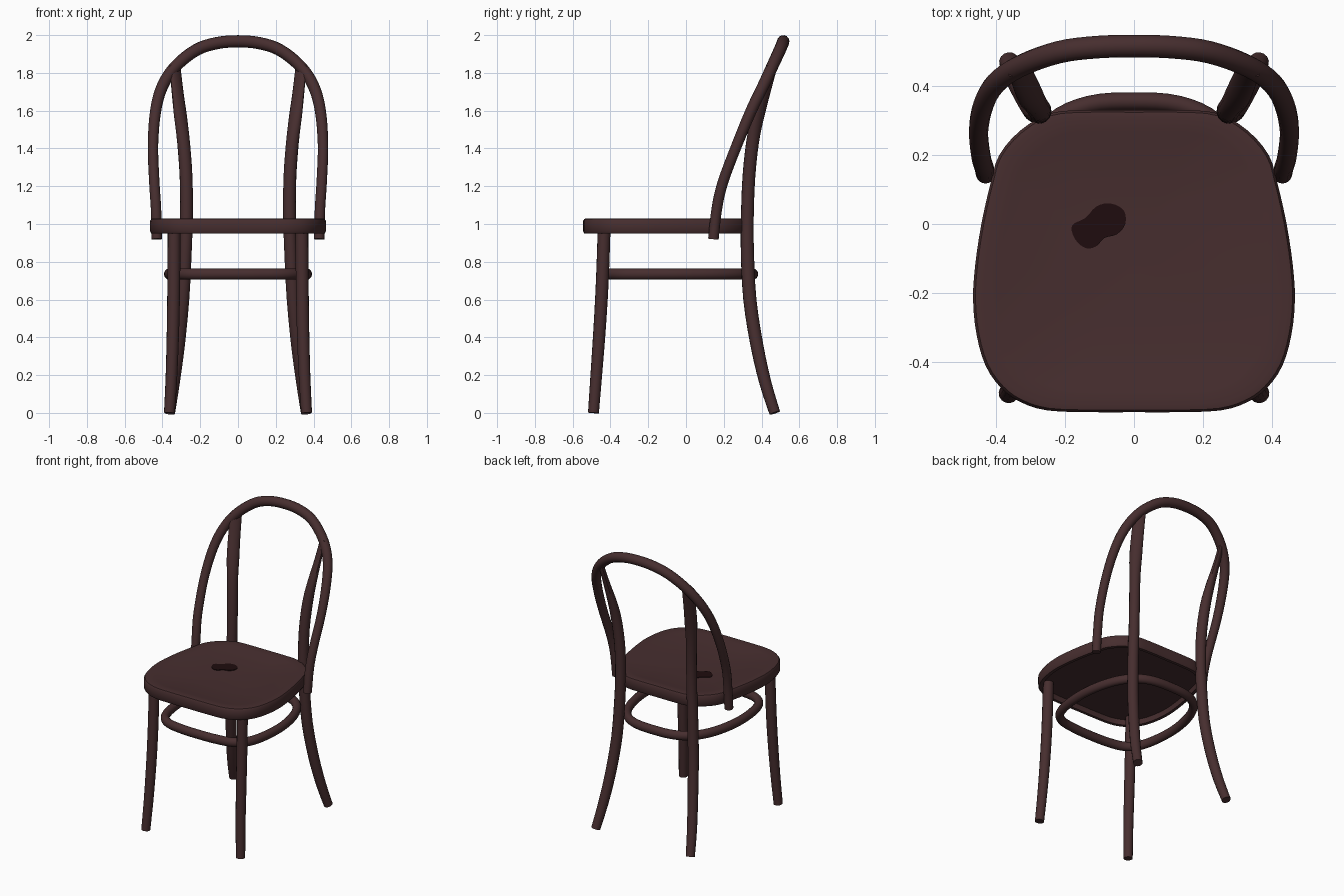
import bpy, bmesh, math
from mathutils import Vector

if "Cube" in bpy.data.objects:
    bpy.data.objects.remove(bpy.data.objects["Cube"])


def material(name, rgb):
    m = bpy.data.materials.new(name)
    m.diffuse_color = (*rgb, 1)
    m.use_nodes = True
    m.node_tree.nodes["Principled BSDF"].inputs["Base Color"].default_value = m.diffuse_color
    return m


WOOD = material("dark brown wood", (0.062, 0.027, 0.028))
STAIN = material("very dark brown", (0.013, 0.0038, 0.0044))


def spline(pts, steps, closed=False):
    """Catmull-Rom through points of any dimension."""
    pts = [Vector(p) for p in pts]
    n = len(pts)
    if closed:
        get = lambda i: pts[i % n]
    else:
        get = lambda i: pts[max(0, min(n - 1, i))]
    out = []
    for i in range(n if closed else n - 1):
        a, b, c, d = get(i - 1), get(i), get(i + 1), get(i + 2)
        for k in range(steps):
            t = k / steps
            out.append(0.5 * (2 * b + (c - a) * t + (2 * a - 5 * b + 4 * c - d) * t * t
                              + (3 * b - a - 3 * c + d) * t ** 3))
    if not closed:
        out.append(pts[-1])
    return out


def loft(name, rings, mat, closed=False, angle=40):
    """Skin a list of vertex rings; open lofts get end caps."""
    bm = bmesh.new()
    vr = [[bm.verts.new(p) for p in r] for r in rings]
    n = len(vr[0])
    pairs = list(zip(vr, vr[1:])) + ([(vr[-1], vr[0])] if closed else [])
    for a, b in pairs:
        for i in range(n):
            j = (i + 1) % n
            bm.faces.new((a[i], a[j], b[j], b[i]))
    if not closed:
        bm.faces.new(vr[0][::-1])
        bm.faces.new(vr[-1])
    bmesh.ops.recalc_face_normals(bm, faces=bm.faces)
    me = bpy.data.meshes.new(name)
    bm.to_mesh(me)
    bm.free()
    me.materials.append(mat)
    ob = bpy.data.objects.new(name, me)
    bpy.context.collection.objects.link(ob)
    bpy.ops.object.select_all(action='DESELECT')
    ob.select_set(True)
    bpy.context.view_layer.objects.active = ob
    bpy.ops.object.shade_smooth_by_angle(angle=math.radians(angle))
    return ob


def sweep(name, path, radii, ref, closed=False, sides=14):
    """Elliptical section along a path; radii are (along ref, across ref)."""
    n, ref, rings = len(path), Vector(ref), []
    for i, p in enumerate(path):
        if closed:
            t = path[(i + 1) % n] - path[i - 1]
        else:
            t = path[min(i + 1, n - 1)] - path[max(i - 1, 0)]
        t.normalize()
        u = (ref - t * ref.dot(t)).normalized()
        v = t.cross(u)
        ru, rv = radii[i]
        rings.append([p + u * ru * math.cos(2 * math.pi * k / sides)
                      + v * rv * math.sin(2 * math.pi * k / sides) for k in range(sides)])
    return loft(name, rings, WOOD, closed)


def mirrored(half, sign=1):
    """Complete a right-hand half path whose ends lie on x = 0."""
    return half + [(-p[0], *p[1:]) for p in half[-2:0:-1]]


# Seat: rounded outline, dished top, rim with recessed underside
outline = spline(mirrored([(0, .33), (.14, .33), (.245, .32), (.33, .27), (.39, .2),
                           (.415, .12), (.442, 0), (.46, -.12), (.466, -.22), (.456, -.32),
                           (.43, -.41), (.385, -.475), (.33, -.515), (.25, -.54),
                           (.12, -.545), (0, -.545)]), 3, closed=True)
centre = Vector((0, -.11))
profile = [(.04, 1.005), (.4, 1.007), (.65, 1.014), (.85, 1.024), (.95, 1.03), (.985, 1.027),
           (1, 1.015), (1, .962), (.985, .95), (.94, .95), (.93, .985), (.04, .985)]
loft("seat", [[(*(centre + (p - centre) * s), z) for p in outline] for s, z in profile], WOOD)

# Dark patch on the seat
patch = spline([(-.18, -.005), (-.17, -.045), (-.14, -.07), (-.11, -.065), (-.085, -.04),
                (-.05, -.03), (-.025, .0), (-.03, .04), (-.07, .06), (-.11, .05),
                (-.14, .018)], 3, closed=True)
loft("seat_patch", [[(*p, z) for p in patch] for z in (1.003, 1.0105)], STAIN)

# Bent back bow, ends fixed to the sides of the seat
half_bow = [(.43, .145, .92), (.434, .163, 1.08), (.443, .195, 1.22), (.45, .27, 1.42),
            (.436, .345, 1.6), (.40, .408, 1.73), (.33, .457, 1.835), (.22, .497, 1.922),
            (.11, .512, 1.958)]
bow = spline(half_bow + [(0, .515, 1.967)] + [(-x, y, z) for x, y, z in half_bow[::-1]], 4)
sweep("back_bow", bow, [(.028 + .005 * max(0, (p.z - 1.4) / .6),) * 2 for p in bow], (0, -1, .4))

# Stretcher ring between the legs
ring = spline(mirrored([(0, .355, .735), (.13, .345, .735), (.235, .295, .735),
                        (.315, .18, .735), (.36, 0, .735), (.36, -.18, .735),
                        (.325, -.33, .735), (.25, -.405, .735), (.13, -.43, .735),
                        (0, -.435, .735)]), 4, closed=True)
sweep("stretcher_ring", ring, [(.03, .027)] * len(ring), (0, 0, 1), closed=True)

# Legs: x, y, z, then the two section radii
front = [(.363, -.49, 0, .029, .029), (.352, -.475, .2, .031, .031), (.344, -.457, .45, .033, .033),
         (.34, -.443, .7, .034, .034), (.338, -.433, .99, .034, .034)]
# Back legs run up into uprights that are cut flat near the top
back = [(.362, .47, 0, .029, .029), (.34, .42, .16, .032, .032), (.315, .375, .36, .034, .034),
        (.293, .338, .6, .035, .035), (.28, .325, .85, .035, .035), (.273, .325, 1.05, .034, .034),
        (.275, .333, 1.25, .034, .034), (.288, .352, 1.43, .035, .033), (.303, .378, 1.56, .04, .028),
        (.319, .414, 1.69, .039, .021), (.334, .455, 1.835, .038, .016)]
for side, s in (("right", 1), ("left", -1)):
    for name, data in (("front_leg", front), ("back_leg_upright", back)):
        pts = spline([(p[0] * s, *p[1:]) for p in data], 3)
        sweep(f"{name}_{side}", [p.to_3d() if len(p) == 3 else Vector(p[:3]) for p in pts],
              [(p[3], p[4]) for p in pts], (s, -1, 0))
